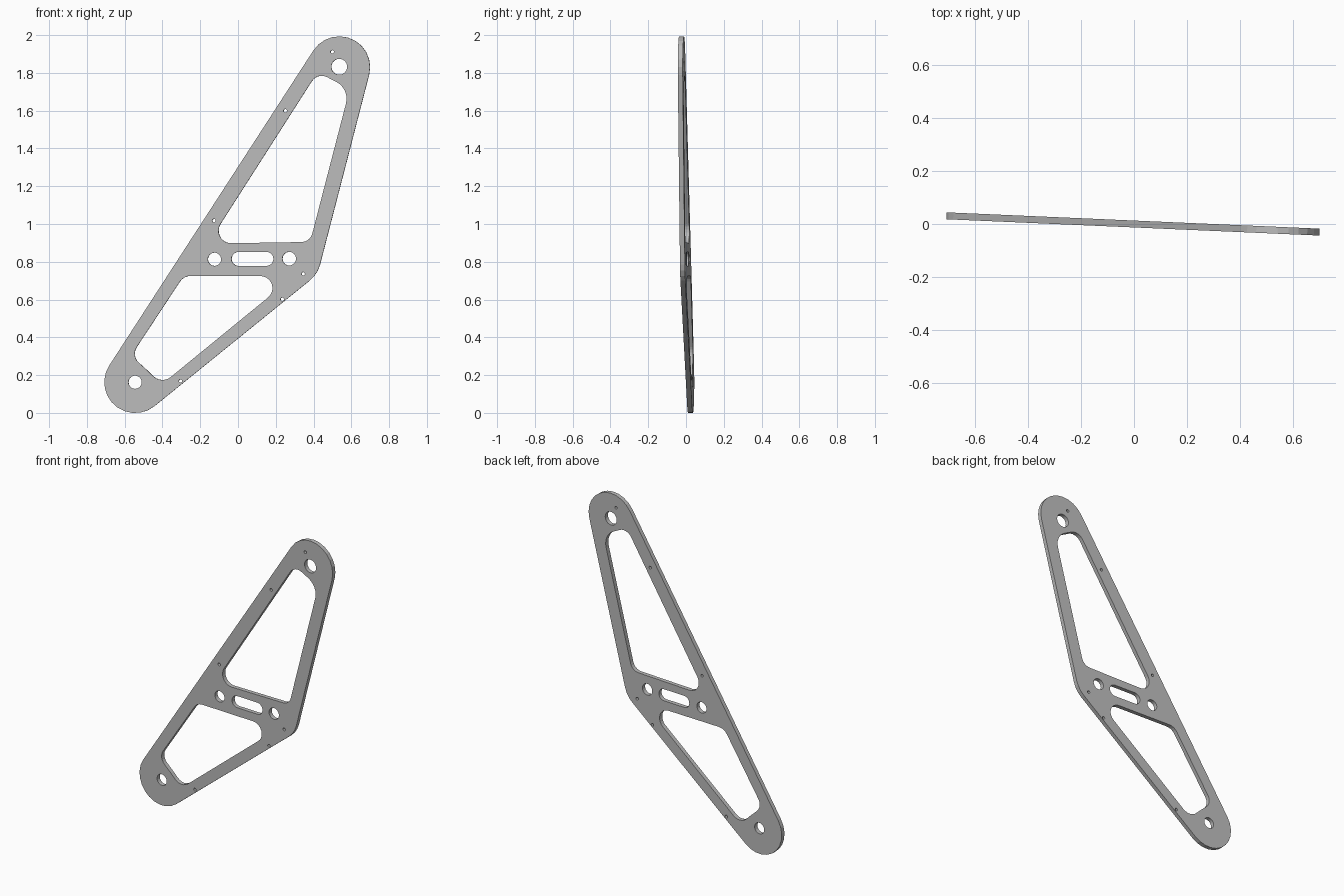
import bpy, bmesh
from math import atan2, asin, hypot, sin, cos, tau, ceil, radians
from mathutils import Matrix

cube = bpy.data.objects.get("Cube")
if cube:
    bpy.data.objects.remove(cube, do_unlink=True)

THICK = 0.026
STEP = radians(15)


def belt(circles):
    """Closed loop wrapped counter-clockwise round circles (x, z, r); negative r bends inward."""
    n = len(circles)
    heads = []
    for i, (x, z, r) in enumerate(circles):
        x2, z2, r2 = circles[(i + 1) % n]
        dx, dz = x2 - x, z2 - z
        heads.append(atan2(dz, dx) - asin((r2 - r) / hypot(dx, dz)))
    points = []
    for i, (x, z, r) in enumerate(circles):
        turn = (heads[i] - heads[i - 1]) % tau
        if r < 0:
            turn -= tau
        steps = max(2, ceil(abs(turn) / STEP))
        for k in range(steps + 1):
            a = heads[i - 1] + turn * k / steps
            points.append((x + r * sin(a), z - r * cos(a)))
    return points


def ring(x, z, r, sides=24):
    return [(x + r * cos(tau * k / sides), z + r * sin(tau * k / sides)) for k in range(sides)]


# Outer edge, two windows and the slot
loops = [
    belt([(-0.545, 0.169, 0.163), (0.28, 0.832, 0.16), (0.537, 1.837, 0.163)]),
    belt([(-0.037, 0.971, 0.066), (0.336, 0.971, 0.06), (0.476, 1.67, 0.1), (0.444, 1.728, 0.063)]),
    belt([(-0.40, 0.251, 0.07), (0.119, 0.667, 0.064), (-0.251, 0.664, 0.068),
          (-0.484, 0.32, 0.063), (-0.545, 0.169, -0.09)]),
    belt([(0.003, 0.822, 0.037), (0.151, 0.822, 0.037)]),
]

# Mounting holes, then pin holes
loops += [ring(*h) for h in [(0.537, 1.839, 0.042), (-0.545, 0.169, 0.035),
                             (-0.124, 0.82, 0.035), (0.272, 0.823, 0.036)]]
loops += [ring(x, z, 0.009, 12) for x, z in [(0.5, 1.918), (0.251, 1.606), (-0.127, 1.024),
                                             (0.346, 0.743), (0.235, 0.608), (-0.304, 0.175)]]

# Fill the profile and thicken it into a plate
bm = bmesh.new()
for loop in loops:
    verts = [bm.verts.new((x, THICK / 2, z)) for x, z in loop]
    for a, b in zip(verts, verts[1:] + verts[:1]):
        bm.edges.new((a, b))
bmesh.ops.triangle_fill(bm, edges=bm.edges[:], use_beauty=True, use_dissolve=False, normal=(0, -1, 0))
made = bmesh.ops.extrude_face_region(bm, geom=bm.faces[:], use_keep_orig=True)["geom"]
bmesh.ops.translate(bm, verts=[g for g in made if isinstance(g, bmesh.types.BMVert)], vec=(0, -THICK, 0))
bmesh.ops.recalc_face_normals(bm, faces=bm.faces[:])

# The plate is swung slightly about the vertical
bm.transform(Matrix.Rotation(radians(-2.5), 4, "Z"))
low = min(v.co.z for v in bm.verts)
bmesh.ops.translate(bm, verts=bm.verts[:], vec=(0, 0, -low))

mesh = bpy.data.meshes.new("side_plate")
bm.to_mesh(mesh)
bm.free()
plate = bpy.data.objects.new("side_plate", mesh)
bpy.context.collection.objects.link(plate)

# Plain grey metal
grey = bpy.data.materials.new("plain_grey")
grey.use_nodes = True
colour = (0.5, 0.5, 0.5, 1)
grey.diffuse_color = colour
grey.node_tree.nodes["Principled BSDF"].inputs["Base Color"].default_value = colour
mesh.materials.append(grey)
